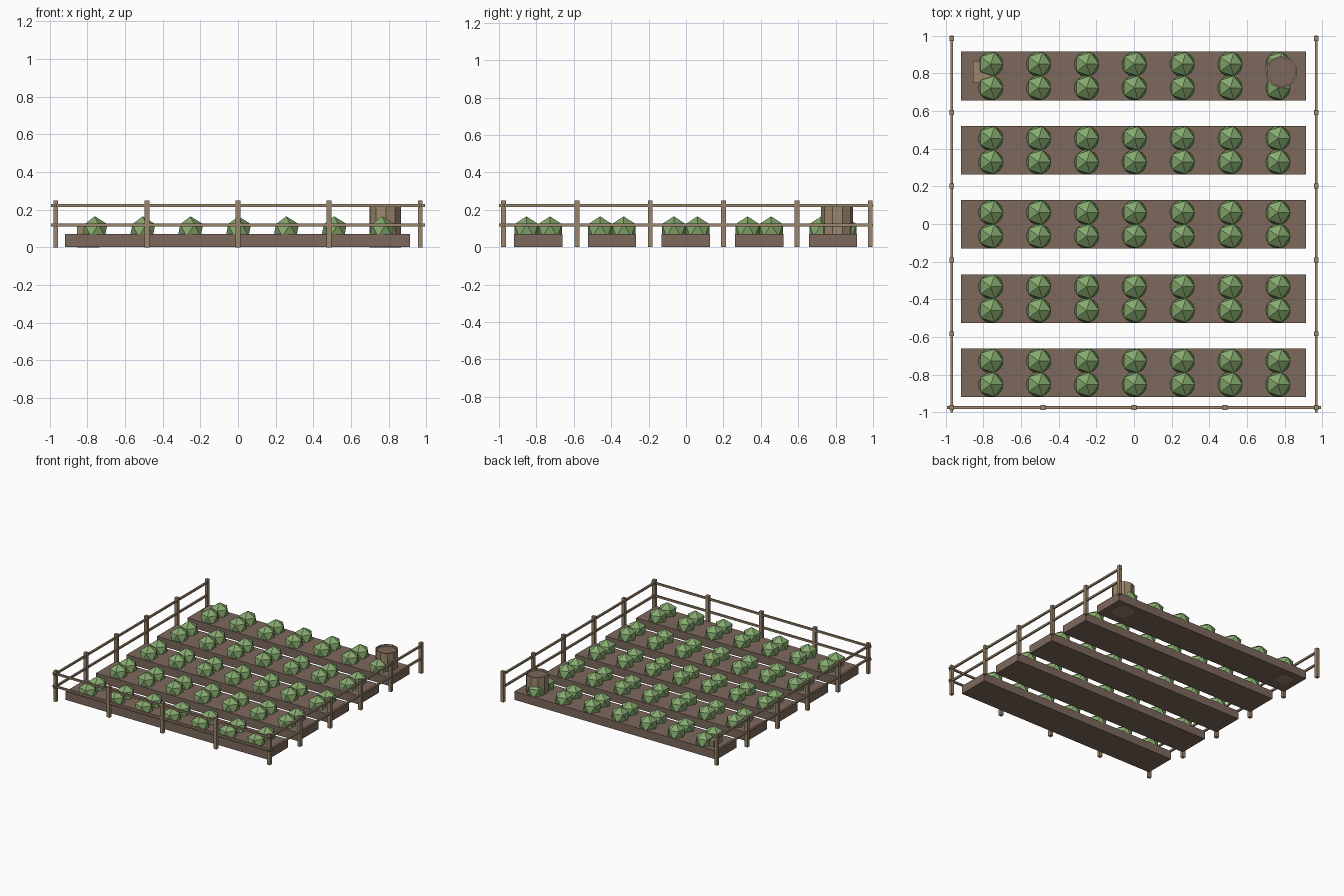
import bpy, bmesh, math
from mathutils import Matrix

if "Cube" in bpy.data.objects:
    bpy.data.objects.remove(bpy.data.objects["Cube"])


def material(name, rgb):
    m = bpy.data.materials.new(name)
    m.diffuse_color = (*rgb, 1)
    m.use_nodes = True
    m.node_tree.nodes["Principled BSDF"].inputs["Base Color"].default_value = m.diffuse_color
    return m


SOIL = material("soil_brown", (0.205, 0.14, 0.107))
WOOD = material("tan_wood", (0.33, 0.24, 0.15))
LEAF = material("leaf_green", (0.235, 0.40, 0.155))


def finish(name, bm, *mats):
    me = bpy.data.meshes.new(name)
    bm.to_mesh(me)
    bm.free()
    for m in mats:
        me.materials.append(m)
    ob = bpy.data.objects.new(name, me)
    bpy.context.collection.objects.link(ob)
    return ob


def box(name, mat, x, y, z):
    """Box from (min, max) pairs on each axis."""
    bm = bmesh.new()
    size = [b - a for a, b in (x, y, z)]
    mid = [(a + b) / 2 for a, b in (x, y, z)]
    bmesh.ops.create_cube(bm, size=1, matrix=Matrix.Translation(mid) @ Matrix.Diagonal((*size, 1)))
    return finish(name, bm, mat)


# Five planting beds, each with two rows of seven bushes
for row in range(5):
    y = -0.79 + row * 0.394
    box("planting_bed", SOIL, (-0.918, 0.914), (y - 0.129, y + 0.129), (0.002, 0.07))
    for col in range(7):
        for side in (-1, 1):
            bm = bmesh.new()
            pos = Matrix.Translation((-0.761 + col * 0.2543, y + side * 0.063, 0.09))
            bmesh.ops.create_icosphere(bm, subdivisions=1, radius=0.075, matrix=pos)
            finish("bush", bm, LEAF)

# Fence posts: front line plus both sides
EDGE = 0.968
posts = [(-EDGE + i * EDGE / 2, -0.975) for i in range(5)]
posts += [(s * EDGE, -0.975 + i * 0.392) for s in (-1, 1) for i in range(1, 6)]
for px, py in posts:
    box("fence_post", WOOD, (px - 0.013, px + 0.013), (py - 0.013, py + 0.013), (0, 0.25))

# Fence rails
for z in (0.119, 0.223):
    zr = (z - 0.0075, z + 0.0075)
    box("front_rail", WOOD, (-0.992, 0.992), (-0.982, -0.968), zr)
    for s in (-1, 1):
        box("side_rail", WOOD, (s * EDGE - 0.007, s * EDGE + 0.007), (-1, 1), zr)

# Small crate half hidden by the bushes
box("crate", WOOD, (-0.855, -0.735), (0.752, 0.866), (0, 0.115))

# Ten-sided barrel with a thin rim and a recessed lid
bm = bmesh.new()
bmesh.ops.create_cone(bm, cap_ends=True, segments=10, radius1=0.086, radius2=0.086, depth=0.215,
                      matrix=Matrix.Translation((0.782, 0.807, 0.1075)) @ Matrix.Rotation(math.radians(2), 4, 'Z'))
top = max(bm.faces, key=lambda f: f.calc_center_median().z)
bmesh.ops.inset_region(bm, faces=[top], thickness=0.009)
lid = bmesh.ops.extrude_discrete_faces(bm, faces=[top])["faces"][0]
lid.material_index = 1
bmesh.ops.translate(bm, verts=lid.verts, vec=(0, 0, -0.015))
finish("barrel", bm, WOOD, SOIL)
